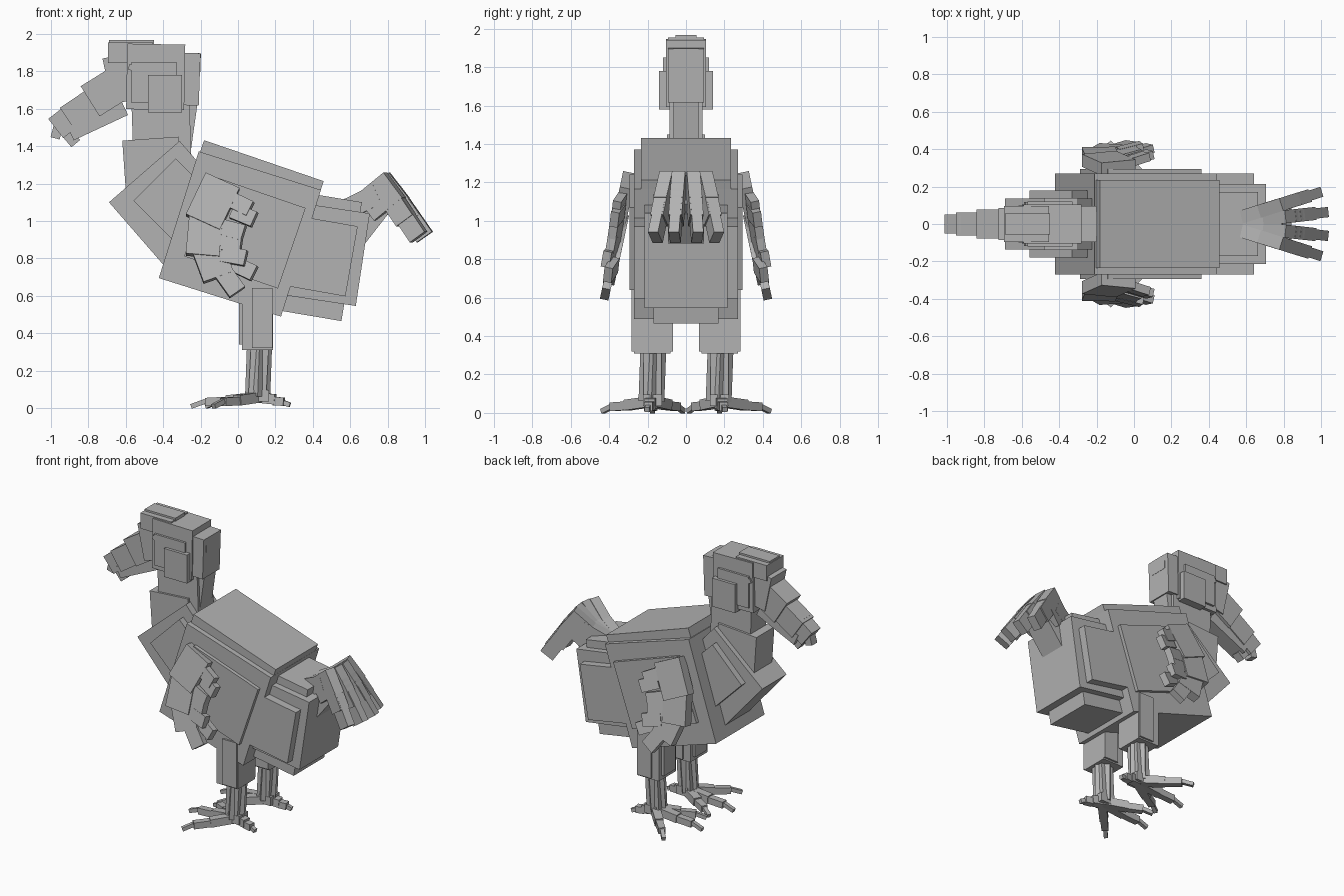
import bpy
from math import radians, sin, cos
from mathutils import Matrix, Vector

cube = bpy.data.objects.get("Cube")
if cube:
    bpy.data.objects.remove(cube, do_unlink=True)

grey = bpy.data.materials.new("plain_grey")
grey.use_nodes = True
grey.diffuse_color = (0.45, 0.45, 0.45, 1)
grey.node_tree.nodes["Principled BSDF"].inputs["Base Color"].default_value = (0.45, 0.45, 0.45, 1)

CORNERS = [(x, y, z) for x in (-.5, .5) for y in (-.5, .5) for z in (-.5, .5)]
FACES = [(0, 1, 3, 2), (4, 6, 7, 5), (0, 4, 5, 1), (2, 3, 7, 6), (0, 2, 6, 4), (1, 5, 7, 3)]


def box(name, x, z, length, height, width, tilt=0, y=0, yaw=0, roll=0):
    """Box pitched about y; positive tilt drops its +x end."""
    turn = (Matrix.Rotation(radians(yaw), 4, 'Z') @ Matrix.Rotation(radians(roll), 4, 'X')
            @ Matrix.Rotation(radians(tilt), 4, 'Y'))
    size = Vector((length, width, height))
    mesh = bpy.data.meshes.new(name)
    mesh.from_pydata([turn @ (Vector(c) * size) + Vector((x, y, z)) for c in CORNERS], [], FACES)
    mesh.materials.append(grey)
    obj = bpy.data.objects.new(name, mesh)
    bpy.context.collection.objects.link(obj)
    return obj


# Body: overlapping blocks with raised side panels
box("body", .01, .93, .685, .71, .54, 17.5)
box("back", .09, 1.18, .676, .30, .47, 18.9)
box("side_panel", .037, .94, .53, .455, .59, 19)
box("rump", .42, .83, .5, .5, .43, 8.6)
box("rump_panel", .43, .815, .36, .38, .54, 10)
box("rump_underside", .415, .64, .33, .3, .34, 9.6)
box("rump_top", .47, .98, .34, .3, .34, 9.5)
box("breast", -.35, 1.09, .5, .46, .27, -41)
box("breast_panel", -.325, 1.1, .32, .34, .36, -45)

# Neck
box("lower_neck", -.46, 1.31, .30, .26, .20, -4)
box("upper_neck", -.41, 1.5, .31, .30, .17, -2)
box("neck_back", -.28, 1.5, .09, .30, .13, 8)

# Head
box("head", -.44, 1.77, .31, .35, .21, 1)
box("brow", -.575, 1.90, .24, .11, .19)
box("crown", -.57, 1.955, .24, .025, .11)
box("head_back", -.32, 1.76, .23, .28, .19, 2)
box("head_rear", -.31, 1.85, .22, .1, .13, 2)
box("face_panel", -.45, 1.74, .24, .22, .24)
box("cheek", -.39, 1.68, .18, .20, .28)
box("forehead", -.63, 1.76, .14, .25, .17, -12)
box("eye", -.57, 1.82, .03, .03, .235, 20)

# Beak, hooked at the tip
box("beak_base", -.71, 1.69, .19, .19, .155, -32)
box("beak_ridge", -.79, 1.675, .31, .05, .09, -31)
box("beak_middle", -.84, 1.59, .17, .15, .125, -34)
box("beak_tip", -.935, 1.525, .10, .13, .10, -38)
box("beak_hook", -.965, 1.49, .05, .10, .06, 15)
box("lower_jaw", -.75, 1.535, .32, .08, .11, -25)
box("chin", -.89, 1.44, .06, .07, .06, -40)

# Tail: stem and four curling plumes
box("tail_stem", .69, .99, .12, .34, .19, 38)
for angle in (-22, -8, 8, 22):
    for part, reach, z, length, height, tilt in (
            ("root", .23, 1.10, .20, .11, -25), ("middle", .33, 1.13, .20, .17, -38),
            ("drop", .42, 1.08, .19, .11, 55), ("end", .47, 1.02, .26, .10, 55)):
        a = radians(angle)
        box("tail_plume_" + part, .45 + reach * cos(a) * 1.02, z, length, height,
            .07 if part != "end" else .055, tilt, reach * sin(a) * .78, angle * .8)

for side, label in ((-1, "right_"), (1, "left_")):
    # Wing: bent arm splaying outwards, with stepped feathers behind
    for part, x, z, length, height, tilt, y, width in (
            ("upper", -.135, 1.10, .20, .25, 25, .325, .07),
            ("elbow", -.18, .92, .18, .22, 5, .355, .07),
            ("lower", -.135, .78, .17, .18, -20, .38, .06),
            ("tip", -.055, .69, .10, .18, -35, .405, .045)):
        box(label + "wing_" + part, x, z, length, height, width, tilt, side * y, 0, side * 12)
    for i, (x, z, tilt) in enumerate(((.01, 1.09, 25), (.03, 1.03, 22), (-.03, .95, 15),
                                      (-.045, .88, 5), (.03, .745, 25), (-.02, .81, 10))):
        box(label + "wing_feather", x, z, .13, .085, .045, tilt,
            side * (.345 + i * .011), side * 12, side * 12)

    # Leg
    leg = side * .175
    box(label + "thigh", .105, .53, .165, .44, .19, 0, leg)
    box(label + "thigh_panel", .13, .48, .11, .32, .215, 0, leg)
    box(label + "thigh_front", .03, .49, .05, .30, .13, 0, leg)
    for angle in (0, 45):
        box(label + "shin", .11, .20, .095, .28, .095, 3, leg, angle)
    box(label + "ankle", .12, .065, .09, .06, .10, 0, leg)

    # Toes: three forward and one back, each tapering to a claw
    for heading, reach in ((180, .37), (134, .36), (209, .33), (10, .16)):
        a = radians(heading)
        dx, dy = cos(a), sin(a) * side
        yaw = heading * side
        for part, at, length, thick, z, tilt in (
                ("base", .25, .5, .055, .05, 6), ("middle", .62, .36, .045, .035, 3),
                ("claw", .9, .22, .026, .022, 20)):
            box(label + "toe_" + part, .12 + dx * reach * at, z, reach * length, thick, thick,
                tilt, leg + dy * reach * at, yaw)
